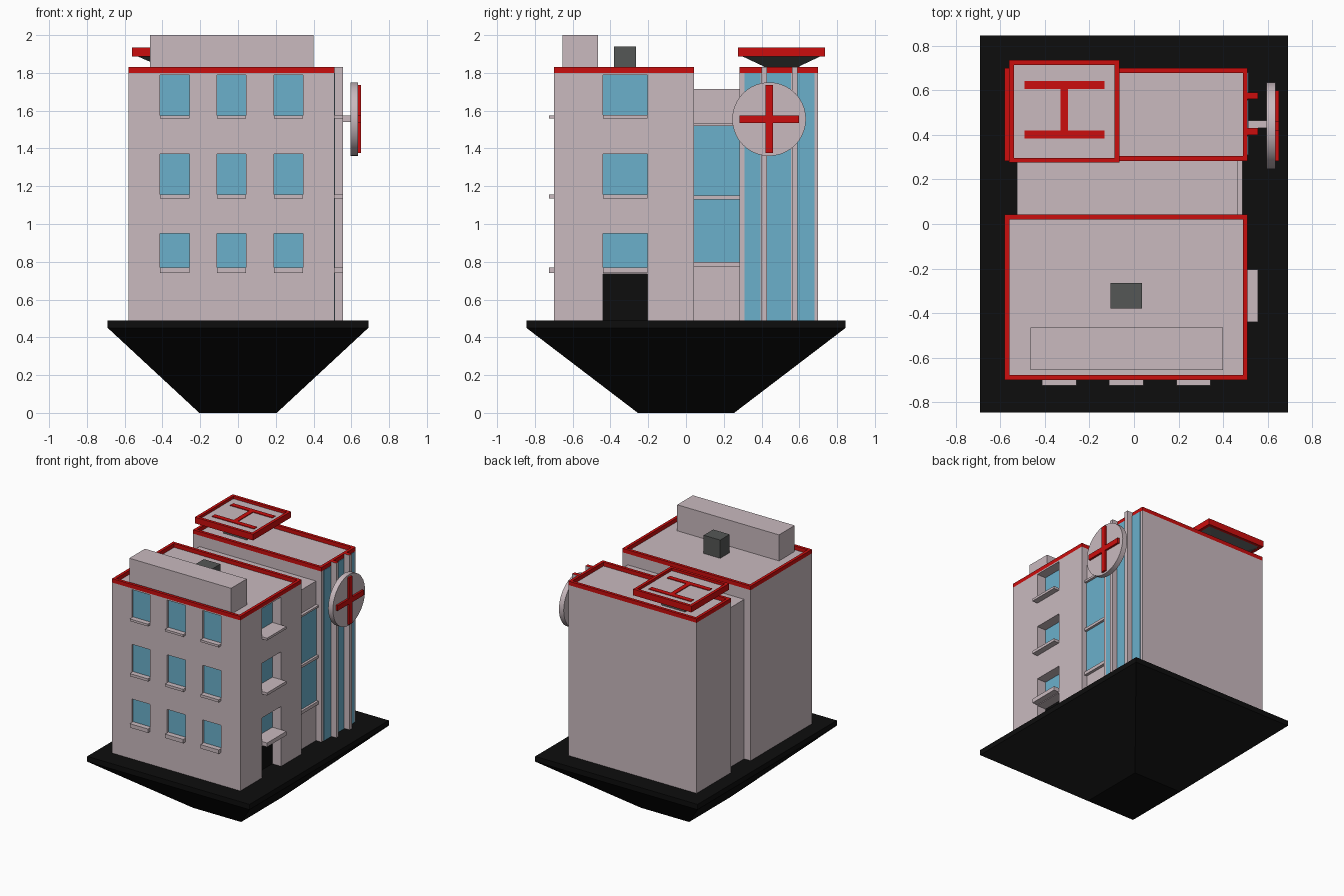
import bpy, bmesh, math

if "Cube" in bpy.data.objects:
    bpy.data.objects.remove(bpy.data.objects["Cube"])


def material(name, color):
    m = bpy.data.materials.new(name)
    m.diffuse_color = (*color, 1)
    m.use_nodes = True
    m.node_tree.nodes["Principled BSDF"].inputs["Base Color"].default_value = m.diffuse_color
    return m


WALL = material("pale pink wall", (0.585, 0.49, 0.52))
RED = material("red trim", (0.60, 0.004, 0.004))
GLASS = material("blue glass", (0.147, 0.434, 0.597))
GREY = material("dark grey metal", (0.09, 0.095, 0.092))
BLACK = material("black base", (0.004, 0.004, 0.004))


def finish(name, bm, *mats):
    bmesh.ops.recalc_face_normals(bm, faces=bm.faces)
    me = bpy.data.meshes.new(name)
    bm.to_mesh(me)
    bm.free()
    ob = bpy.data.objects.new(name, me)
    bpy.context.collection.objects.link(ob)
    for m in mats:
        me.materials.append(m)
    return ob


def boxes(name, mat, *items):
    """One object from boxes given as (x0, x1, y0, y1, z0, z1)."""
    bm = bmesh.new()
    for b in items:
        for v in bmesh.ops.create_cube(bm, size=1)["verts"]:
            v.co = [b[2 * i] + (v.co[i] + 0.5) * (b[2 * i + 1] - b[2 * i]) for i in range(3)]
    return finish(name, bm, mat)


def frame(name, x0, x1, y0, y1, z0, z1, t=0.022):
    """Rectangular red rim."""
    return boxes(name, RED,
                 (x0, x1, y0, y0 + t, z0, z1), (x0, x1, y1 - t, y1, z0, z1),
                 (x0, x0 + t, y0 + t, y1 - t, z0, z1), (x1 - t, x1, y0 + t, y1 - t, z0, z1))


def frustum(name, mat, cx, cy, bottom, top, z0, z1):
    """Tapered block; bottom and top are half sizes."""
    bm = bmesh.new()
    for v in bmesh.ops.create_cube(bm, size=2)["verts"]:
        h, z = (top, z1) if v.co.z > 0 else (bottom, z0)
        v.co = (cx + v.co.x * h[0], cy + v.co.y * h[1], z)
    return finish(name, bm, mat)


X0, X1 = -0.58, 0.51          # building width
G, ROOF, RIM = 0.49, 1.80, 1.83
Y0, Y1, Y2, Y3 = -0.70, 0.043, 0.283, 0.70   # front block, link, rear wing

# Floating base
frustum("base_underside", BLACK, 0, 0, (0.205, 0.255), (0.69, 0.845), 0, 0.45)
boxes("base_slab", BLACK, (-0.69, 0.69, -0.845, 0.845, 0.45, G))

# Front block with recessed windows and doorway
levels = [(0.77, 0.95, 0.74), (1.155, 1.37, 1.135), (1.575, 1.79, 1.558)]
columns = [-0.335, -0.035, 0.267]
W, D, DR = 0.077, 0.02, 0.08  # half window width, front and side recess depth
SY0, SY1 = -0.44, -0.205      # side window span
front = boxes("front_block", WALL, (X0, X1, Y0, Y1, G, ROOF))
cuts = [(x - W, x + W, Y0 - 0.1, Y0 + D, a, b) for x in columns for a, b, s in levels]
cuts += [(X1 - DR, X1 + 0.1, SY0, SY1, a, b) for a, b, s in levels]
cuts.append((X1 - DR, X1 + 0.1, SY0, SY1, G - 0.02, 0.735))
cutter = boxes("window_cutter", WALL, *cuts)
cutter.hide_render = True
mod = front.modifiers.new("windows", "BOOLEAN")
mod.operation, mod.object, mod.solver = "DIFFERENCE", cutter, "EXACT"
bpy.context.view_layer.objects.active = front
front.select_set(True)
bpy.ops.object.modifier_apply(modifier=mod.name)
bpy.data.objects.remove(cutter)

boxes("front_windows", GLASS, *[(x - W, x + W, Y0 + D - 0.005, Y0 + D, a, b)
                                for x in columns for a, b, s in levels])
boxes("side_windows", GLASS, *[(X1 - DR, X1 - DR + 0.005, SY0, SY1, a, b) for a, b, s in levels])
boxes("door", BLACK, (X1 - DR, X1 - DR + 0.005, SY0, SY1, G, 0.735))
boxes("front_sills", WALL, *[(x - W, x + W, Y0 - 0.025, Y0 + 0.01, s, a)
                             for x in columns for a, b, s in levels])
boxes("side_balconies", WALL, *[(X1 - DR + 0.01, 0.555, SY0, SY1, s, a + 0.001)
                                for a, b, s in levels])

# Front roof
frame("front_roof_rim", X0, X1, Y0, Y1, ROOF, RIM)
boxes("roof_parapet_block", WALL, (-0.465, 0.40, -0.655, -0.465, ROOF - 0.01, 2.0))
boxes("roof_vent", GREY, (-0.105, 0.035, -0.38, -0.265, ROOF - 0.01, 1.94))

# Link between the blocks
LX = 0.465
boxes("link_block", WALL, (-0.525, LX, Y1 - 0.01, Y2 + 0.01, G, 1.715))
boxes("link_windows", GLASS, (LX, LX + 0.004, Y1, Y2, 0.80, 1.13),
      (LX, LX + 0.004, Y1, Y2, 1.15, 1.52))
boxes("link_ledges", WALL, *[(LX - 0.01, 0.487, Y1, Y2, a, b)
                             for a, b in [(0.775, 0.80), (1.13, 1.15), (1.52, 1.535)]])

# Rear wing with tall glass strips and fins
boxes("rear_wing", WALL, (X0, X1, Y2, Y3, G, ROOF))
frame("rear_roof_rim", X0, X1, Y2, Y3, ROOF, RIM)
boxes("tall_windows", GLASS, *[(X1, X1 + 0.004, a, b, G, ROOF)
                               for a, b in [(0.31, 0.395), (0.43, 0.555), (0.59, 0.68)]])
fins = boxes("window_fins", WALL, *[(X1 - 0.01, 0.555, a, a + 0.03, G, RIM + 0.001)
                                    for a in (0.40, 0.56)])
fins.data.materials.append(RED)
for p in fins.data.polygons:
    p.material_index = int(p.normal.z > 0.5)   # red fin tops

# Round sign on the right side
CY, CZ = 0.44, 1.555
bpy.ops.mesh.primitive_cylinder_add(vertices=40, radius=0.195, depth=0.04,
                                    location=(0.615, CY, CZ), rotation=(0, math.pi / 2, 0))
disc = bpy.context.object
disc.name = "sign_disc"
disc.data.materials.append(WALL)
bpy.ops.object.shade_smooth_by_angle(angle=math.radians(30))
boxes("sign_bars", RED, (0.63, 0.65, CY - 0.02, CY + 0.02, CZ - 0.18, CZ + 0.18),
      (0.63, 0.65, CY - 0.158, CY - 0.02, CZ - 0.02, CZ + 0.02),
      (0.63, 0.65, CY + 0.02, CY + 0.158, CZ - 0.02, CZ + 0.02))
boxes("sign_bracket", WALL, (X1 - 0.01, 0.60, CY - 0.01, CY + 0.025, CZ - 0.015, CZ + 0.02))

# Landing pad on the rear roof
PX, PY = -0.312, 0.505
frustum("pad_support", GREY, PX, PY, (0.10, 0.095), (0.225, 0.212), 1.835, 1.89)
boxes("pad_post", GREY, (PX - 0.10, PX + 0.10, PY - 0.095, PY + 0.095, ROOF - 0.01, 1.835))
boxes("pad_deck", WALL, (-0.545, -0.08, 0.29, 0.72, 1.89, 1.915))
frame("pad_rim", -0.56, -0.065, 0.275, 0.735, 1.888, 1.935)
boxes("pad_markings", RED, (-0.49, -0.132, 0.605, 0.642, 1.913, 1.92),
      (-0.49, -0.132, 0.383, 0.42, 1.913, 1.92),
      (-0.33, -0.295, 0.42, 0.605, 1.913, 1.92))
